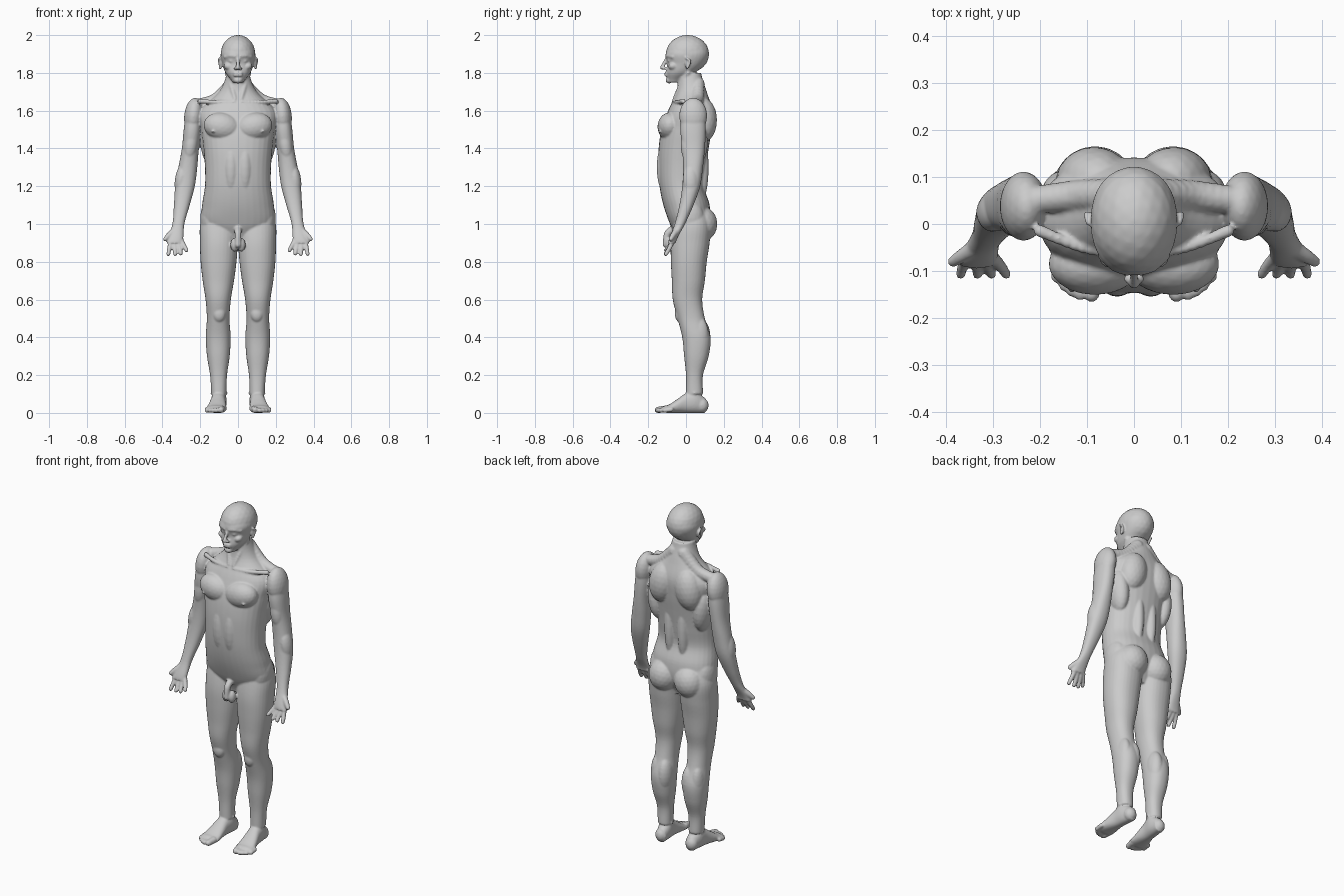
import bpy
import bmesh
import math
from mathutils import Vector, Matrix

default_cube = bpy.data.objects.get("Cube")
if default_cube:
    bpy.data.objects.remove(default_cube, do_unlink=True)

BOTH = (1, -1)
CENTRE = (1,)
RING_POINTS = 32
SMOOTH_STEPS = 6
body = bmesh.new()


def spline(rows):
    """Smooth curve through rows of numbers."""
    rows = [Vector(row) for row in rows]
    result = []
    for i, (start, end) in enumerate(zip(rows, rows[1:])):
        before = rows[max(i - 1, 0)]
        after = rows[min(i + 2, len(rows) - 1)]
        leave, arrive = (end - before) / 2, (after - start) / 2
        for k in range(SMOOTH_STEPS):
            t = k / SMOOTH_STEPS
            result.append(start + leave * t
                          + (3 * (end - start) - 2 * leave - arrive) * t ** 2
                          + (2 * (start - end) + leave + arrive) * t ** 3)
    return result + [rows[-1]]


def power(value, exponent):
    return math.copysign(abs(value) ** exponent, value)


def loft(rows, start, step, centre, sides=BOTH, along="z"):
    """Skin of evenly spaced rounded rings; each row is half width, low, high."""
    for side in sides:
        rings = []
        for index, (half, low, high) in enumerate(spline(rows)):
            position = start + step * index / SMOOTH_STEPS
            ring = []
            for i in range(RING_POINTS):
                angle = math.tau * i / RING_POINTS
                across = half * power(math.cos(angle), .9)
                depth = (low + high) / 2 + (high - low) / 2 * power(math.sin(angle), .9)
                x = side * (centre(position) + across)
                point = (x, depth, position) if along == "z" else (x, position, depth)
                ring.append(body.verts.new(point))
            rings.append(ring)
        for lower, upper in zip(rings, rings[1:]):
            for i in range(RING_POINTS):
                j = (i + 1) % RING_POINTS
                body.faces.new((lower[i], lower[j], upper[j], upper[i]))
        body.faces.new(rings[0])
        body.faces.new(rings[-1])


def ball(centre, radii, sides=BOTH, tilt=0, detail=3):
    """Ellipsoid, tilted about the front-to-back axis."""
    for side in sides:
        place = Matrix.Translation((side * centre[0], centre[1], centre[2]))
        turn = Matrix.Rotation(math.radians(side * tilt), 4, "Y")
        size = Matrix.Diagonal((*radii, 1))
        bmesh.ops.create_icosphere(body, subdivisions=detail, radius=1,
                                   matrix=place @ turn @ size)


def cord(points, thick, thin, sides=BOTH):
    """Round strand through the points, tapering from thick to thin."""
    path = spline(points)
    for i, point in enumerate(path):
        radius = thick + (thin - thick) * i / (len(path) - 1)
        ball(point, (radius, radius, radius), sides, detail=2)


def middle(position):
    return 0


def leg_line(height):
    return .1 + .005 * math.sin(height * math.pi)


def foot_line(depth):
    return .105 - depth / 10


def arm_line(height):
    """The arm swings outward more strongly towards the hand."""
    drop = max(0, 1.6 - height) / .7
    return .235 + drop ** 1.4 / 10


# Torso and neck
torso_rows = [
    (.1, -.04, .08),
    (.19, -.085, .125),
    (.19, -.12, .125),
    (.175, -.14, .095),
    (.175, -.147, .105),
    (.183, -.145, .12),
    (.195, -.13, .135),
    (.2, -.095, .14),
    (.1, -.05, .11),
    (.06, -.045, .08),
]
loft(torso_rows, start=.9, step=.1, centre=middle, sides=CENTRE)

# Chest and belly
ball(centre=(.083, -.085, 1.515), radii=(.1, .066, .075), tilt=-12)
ball(centre=(.133, -.139, 1.49), radii=(.008, .008, .008), detail=2)
ball(centre=(.036, -.1, 1.3), radii=(.046, .055, .15))
cord([(.02, -.066, 1.645), (.11, -.05, 1.645), (.2, -.015, 1.65)], thick=.011, thin=.014)

# Back and neck muscles
ball(centre=(.15, .045, 1.43), radii=(.05, .07, .13), tilt=6)
ball(centre=(.085, .09, 1.55), radii=(.08, .074, .12), tilt=-10)
ball(centre=(.043, .07, 1.3), radii=(.036, .05, .2))
cord([(.03, .06, 1.74), (.12, .06, 1.658), (.22, .05, 1.632)], thick=.04, thin=.03)
cord([(.055, .01, 1.8), (.035, -.03, 1.73), (.016, -.06, 1.66)], thick=.016, thin=.012)

# Hips, buttocks and groin
ball(centre=(.083, .08, 1), radii=(.088, .086, .095), tilt=-10)
ball(centre=(.15, .02, 1.03), radii=(.05, .075, .1))
cord([(0, -.075, .97), (0, -.1, .945), (0, -.107, .89)], thick=.02, thin=.017, sides=CENTRE)
ball(centre=(.018, -.083, .89), radii=(.022, .025, .037))

# Legs
leg_rows = [
    (.04, 0, .09),
    (.045, 0, .09),
    (.06, -.01, .12),
    (.066, -.02, .13),
    (.06, -.045, .1),
    (.067, -.07, .086),
    (.083, -.075, .1),
    (.095, -.08, .11),
    (.1, -.08, .125),
    (.1, -.065, .13),
    (.07, -.04, .1),
]
loft(leg_rows, start=.1, step=.1, centre=leg_line)

# Kneecaps, calves and ankles
ball(centre=(.1, -.034, .525), radii=(.034, .025, .045))
ball(centre=(.08, .075, .4), radii=(.042, .055, .1))
ball(centre=(.132, .07, .41), radii=(.036, .05, .1))
ball(centre=(.1, .045, .105), radii=(.046, .017, .018))

# Feet with heels and balls
foot_rows = [
    (.03, 0, .08),
    (.04, 0, .12),
    (.04, 0, .105),
    (.048, 0, .07),
    (.055, 0, .04),
]
loft(foot_rows, start=.1, step=-.05, centre=foot_line, along="y")
ball(centre=(.1, .085, .04), radii=(.035, .035, .04))
ball(centre=(.118, -.1, .02), radii=(.054, .03, .02))

# Toes, each one shorter than the last
cord([(.084, -.11, .02), (.09, -.15, .016)], thick=.02, thin=.017)
for toe in range(1, 5):
    toe_x = .098 + toe / 60
    toe_tip = -.153 + toe * toe / 400
    cord([(toe_x, toe_tip + .035, .018), (toe_x, toe_tip, .013)], thick=.013, thin=.013)

# Arms and palms
arm_rows = [
    (.043, -.095, -.055),
    (.032, -.06, -.005),
    (.042, -.035, .04),
    (.052, -.02, .075),
    (.05, -.015, .09),
    (.045, -.02, .1),
    (.046, -.03, .105),
    (.04, -.02, .1),
]
loft(arm_rows, start=.9, step=.1, centre=arm_line)
ball(centre=(.235, .038, 1.572), radii=(.05, .074, .097), tilt=-6)
ball(centre=(.25, .008, 1.42), radii=(.036, .036, .09), tilt=-8)
ball(centre=(.3, .025, 1.235), radii=(.034, .042, .085), tilt=-8)

# Fingers fan out from the palm and curl forward
for base_x, spread, length in ((.356, .013, .07), (.337, -.004, .07),
                               (.317, -.014, .067), (.3, -.028, .05)):
    base = Vector((base_x, -.07, .91))
    knuckle = base + Vector((spread * .6, -.02, -length * .6))
    tip = base + Vector((spread, -.037, -length))
    cord([base, knuckle, tip], thick=.014, thin=.011)
cord([(.337, -.05, .965), (.366, -.068, .94), (.385, -.08, .92)], thick=.019, thin=.012)

# Skull and jaw
head_rows = [
    (.03, -.095, -.03),
    (.066, -.105, .045),
    (.083, -.099, .1),
    (.092, -.108, .12),
    (.078, -.085, .105),
]
loft(head_rows, start=1.75, step=.05, centre=middle, sides=CENTRE)
ball(centre=(0, .008, 1.9), radii=(.092, .115, .101), sides=CENTRE)
ball(centre=(0, -.09, 1.761), radii=(.024, .018, .017), sides=CENTRE)

# Nose, brows, eyes, cheeks and lips
cord([(0, -.1, 1.882), (0, -.115, 1.852), (0, -.127, 1.828)], thick=.008, thin=.012, sides=CENTRE)
ball(centre=(.012, -.116, 1.824), radii=(.01, .012, .008))
cord([(.014, -.101, 1.888), (.04, -.093, 1.891), (.068, -.07, 1.884)], thick=.01, thin=.009)
ball(centre=(.034, -.084, 1.864), radii=(.016, .014, .012))
ball(centre=(.05, -.068, 1.834), radii=(.026, .026, .02), tilt=-20)
for lip_height in (1.799, 1.786):
    ball(centre=(.009, -.103, lip_height), radii=(.017, .012, .006))

# Ears
cord([(.094, .006, 1.825), (.1, .022, 1.86), (.098, .002, 1.878)], thick=.007, thin=.007)
ball(centre=(.09, .008, 1.85), radii=(.008, .014, .025))

# Fuse every form into one smooth skin
bmesh.ops.recalc_face_normals(body, faces=body.faces[:])
mesh = bpy.data.meshes.new("body")
body.to_mesh(mesh)
body.free()
figure = bpy.data.objects.new("body", mesh)
bpy.context.collection.objects.link(figure)

fuse = figure.modifiers.new("fuse", "REMESH")
fuse.mode = "VOXEL"
fuse.voxel_size = .005
fuse.use_smooth_shade = True
soften = figure.modifiers.new("soften", "SMOOTH")
soften.factor = .5
soften.iterations = 5

# Plain grey material
grey = bpy.data.materials.new("light grey")
grey.use_nodes = True
colour = (.6, .6, .6, 1)
grey.diffuse_color = colour
grey.node_tree.nodes["Principled BSDF"].inputs["Base Color"].default_value = colour
mesh.materials.append(grey)
